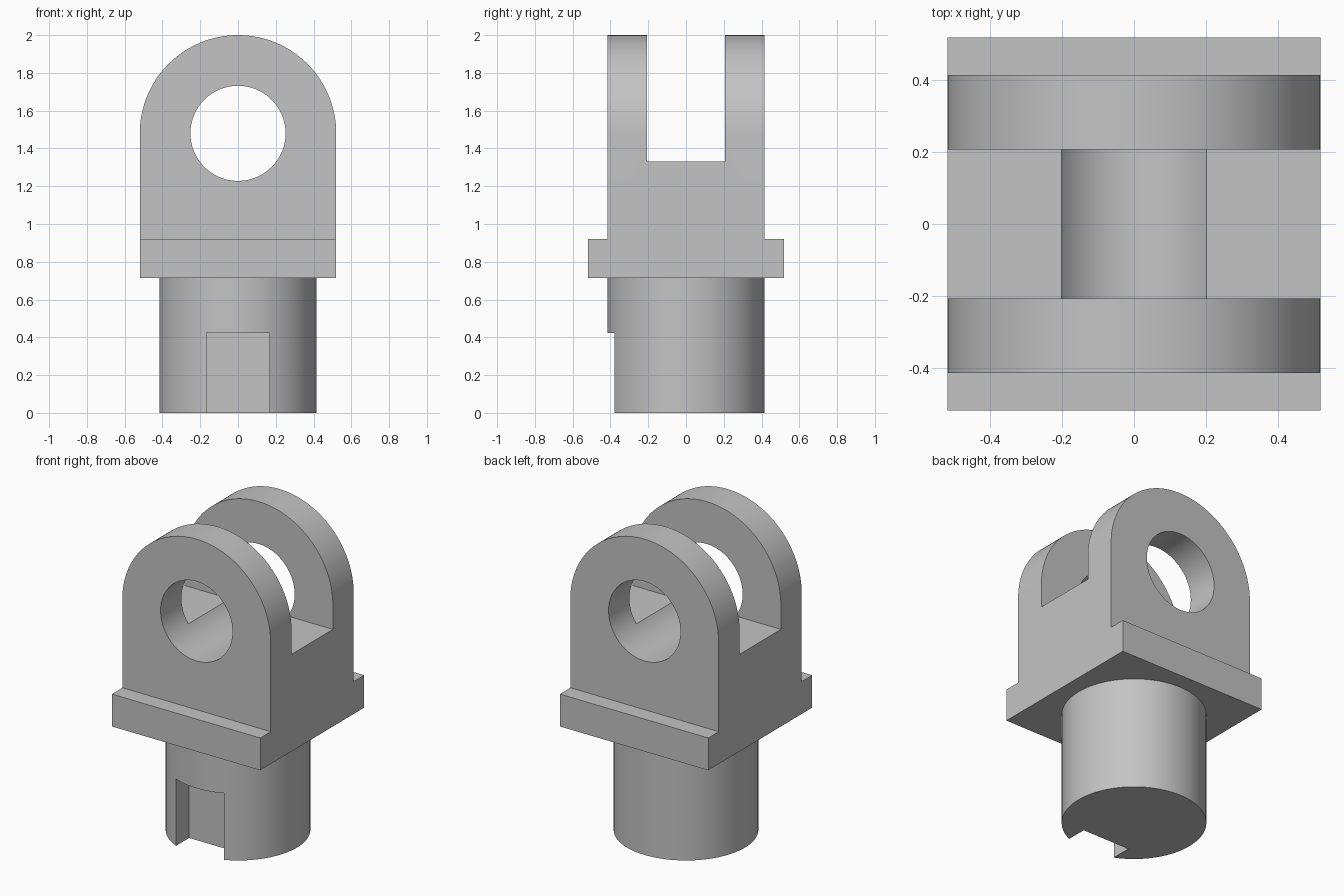
import bpy, bmesh, math
from mathutils import Vector

cube = bpy.data.objects.get("Cube")
if cube:
    bpy.data.objects.remove(cube, do_unlink=True)

steel = bpy.data.materials.new("plain_grey")
steel.use_nodes = True
GREY = (0.55, 0.55, 0.55, 1.0)
steel.diffuse_color = GREY
steel.node_tree.nodes["Principled BSDF"].inputs["Base Color"].default_value = GREY


def prism(name, outline, sweep):
    """Extrude a closed outline of 3D points along the sweep vector."""
    bm = bmesh.new()
    face = bm.faces.new([bm.verts.new(p) for p in outline])
    out = bmesh.ops.extrude_face_region(bm, geom=[face])
    moved = [v for v in out["geom"] if isinstance(v, bmesh.types.BMVert)]
    bmesh.ops.translate(bm, verts=moved, vec=Vector(sweep))
    bmesh.ops.recalc_face_normals(bm, faces=bm.faces)
    mesh = bpy.data.meshes.new(name)
    bm.to_mesh(mesh)
    bm.free()
    mesh.materials.append(steel)
    obj = bpy.data.objects.new(name, mesh)
    bpy.context.collection.objects.link(obj)
    return obj


def arc(radius, start, end, steps):
    angles = [start + (end - start) * i / steps for i in range(steps + 1)]
    return [(radius * math.cos(a), radius * math.sin(a)) for a in angles]


def combine(target, tool, operation):
    """Apply a boolean and discard the tool."""
    mod = target.modifiers.new(operation.lower(), "BOOLEAN")
    mod.operation, mod.solver, mod.object = operation, "EXACT", tool
    bpy.context.view_layer.objects.active = target
    bpy.ops.object.modifier_apply(modifier=mod.name)
    bpy.data.objects.remove(tool, do_unlink=True)


def smooth(obj):
    bpy.ops.object.select_all(action="DESELECT")
    obj.select_set(True)
    bpy.context.view_layer.objects.active = obj
    bpy.ops.object.shade_smooth_by_angle(angle=math.radians(30))


HALF = 0.52          # half width of the flange
BODY = 0.415         # half depth of the head, and shank radius
SLOT = 0.207         # half width of the fork slot
FLANGE_Z, HEAD_Z, SLOT_Z, PIN_Z = 0.715, 0.92, 1.33, 1.48
TAU = 2 * math.pi

# Flange and fork in one side profile
half_profile = [(HALF, FLANGE_Z), (HALF, HEAD_Z), (BODY, HEAD_Z),
                (BODY, 2.1), (SLOT, 2.1), (SLOT, SLOT_Z)]
profile = half_profile + [(-y, z) for y, z in reversed(half_profile)]
head = prism("clevis_head", [(-0.7, y, z) for y, z in profile], (1.4, 0, 0))

# Round the fork ears and trim the width
arch = [(x, PIN_Z + z) for x, z in arc(HALF, 0, math.pi, 64)]
arch += [(-HALF, 0.4), (HALF, 0.4)]
combine(head, prism("arch", [(x, -0.8, z) for x, z in arch], (0, 1.6, 0)), "INTERSECT")

# Pin hole, which also grooves the slot floor
ring = arc(0.252, 0, TAU, 64)[:-1]
combine(head, prism("pin", [(x, -0.8, PIN_Z + z) for x, z in ring], (0, 1.6, 0)), "DIFFERENCE")
smooth(head)

# Round shank with a keyway at the lower front
shank = prism("shank", [(x, y, 0) for x, y in arc(BODY, 0, TAU, 96)[:-1]], (0, 0, FLANGE_Z))
key = [(-0.167, -0.6, -0.1), (0.167, -0.6, -0.1), (0.167, -0.25, -0.1), (-0.167, -0.25, -0.1)]
combine(shank, prism("key", key, (0, 0, 0.522)), "DIFFERENCE")
smooth(shank)
